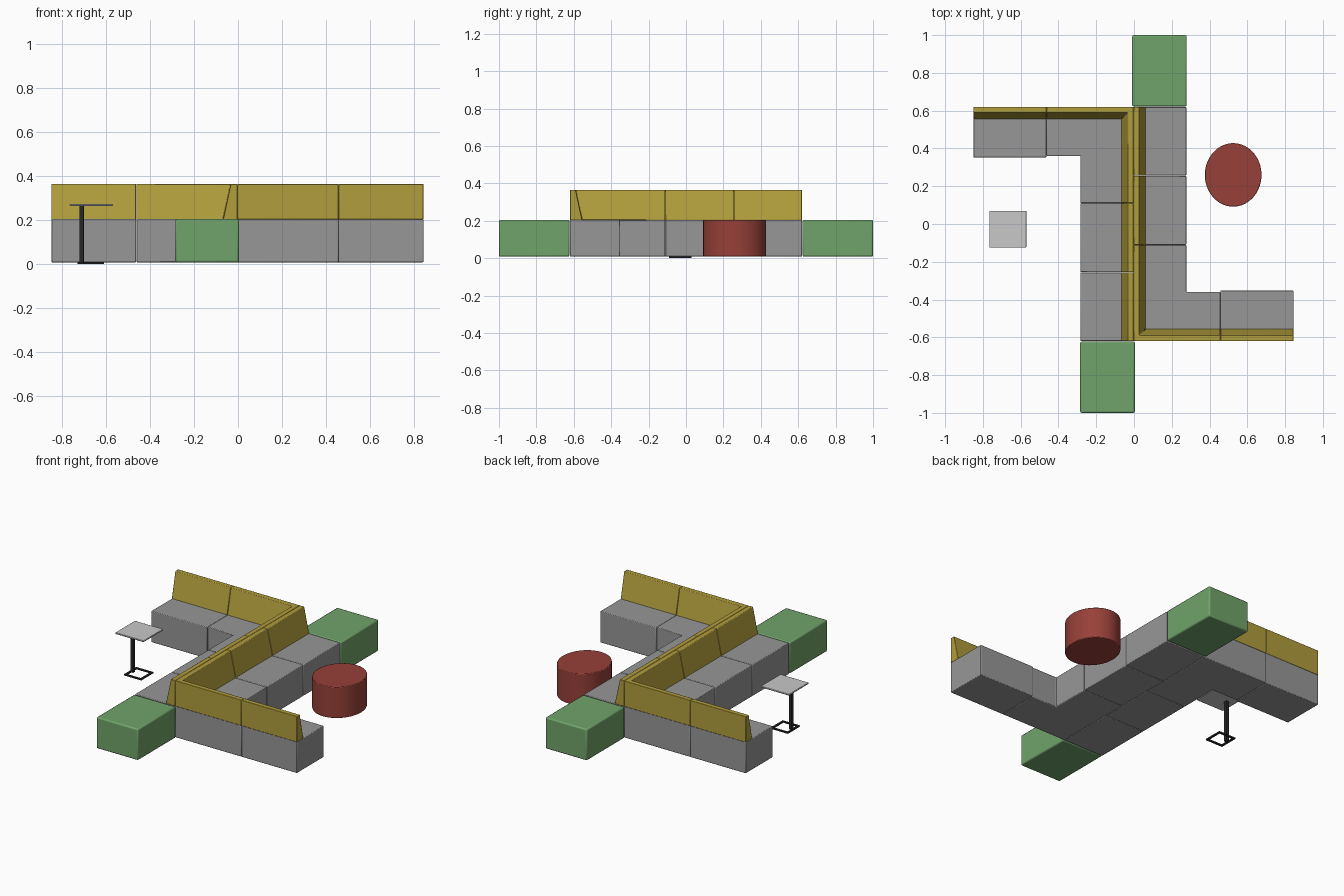
import bpy, bmesh, math

if "Cube" in bpy.data.objects:
    bpy.data.objects.remove(bpy.data.objects["Cube"])


def material(name, rgb):
    m = bpy.data.materials.new(name)
    m.diffuse_color = (*rgb, 1)
    m.use_nodes = True
    m.node_tree.nodes["Principled BSDF"].inputs["Base Color"].default_value = m.diffuse_color
    return m


GREY = material("grey fabric", (0.31, 0.31, 0.31))
MUSTARD = material("mustard fabric", (0.44, 0.34, 0.045))
GREEN = material("green fabric", (0.165, 0.37, 0.145))
RED = material("red fabric", (0.31, 0.052, 0.04))
PALE = material("pale table top", (0.58, 0.58, 0.58))
BLACK = material("black metal", (0.02, 0.02, 0.02))


def loft(name, low, z0, high, z1, mat, bevel=0.004, segments=2):
    """Closed solid between two outlines with equal point counts."""
    bm = bmesh.new()
    a = [bm.verts.new((x, y, z0)) for x, y in low]
    b = [bm.verts.new((x, y, z1)) for x, y in high]
    bm.faces.new(a)
    bm.faces.new(b)
    n = len(a)
    for i in range(n):
        j = (i + 1) % n
        bm.faces.new((a[i], a[j], b[j], b[i]))
    bmesh.ops.recalc_face_normals(bm, faces=bm.faces)
    me = bpy.data.meshes.new(name)
    bm.to_mesh(me)
    bm.free()
    me.materials.append(mat)
    ob = bpy.data.objects.new(name, me)
    bpy.context.collection.objects.link(ob)
    if bevel:
        mod = ob.modifiers.new("soft edge", 'BEVEL')
        mod.width = bevel
        mod.segments = segments
        mod.limit_method = 'ANGLE'
        mod.angle_limit = math.radians(40)
    bpy.context.view_layer.objects.active = ob
    ob.select_set(True)
    bpy.ops.object.shade_smooth_by_angle(angle=math.radians(35))
    ob.select_set(False)
    return ob


def rect(x0, x1, y0, y1):
    return [(x0, y0), (x1, y0), (x1, y1), (x0, y1)]


BOT, SEAT, TOP = 0.008, 0.205, 0.365   # heights
W, E = 0.28, 0.62                      # seat depth, run end
LO, HI = 0.065, 0.03                   # backrest thickness low / high


# One L-shaped sofa; the second is the same turned half a circle
def sofa(side, s):
    def turn(pts):
        return [(s * x - 0.003, s * y) for x, y in pts]

    def seat(name, pts, mat=GREY, bevel=0.004):
        p = turn(pts)
        loft(f"{side}_{name}", p, BOT, p, SEAT, mat, bevel)

    def back(name, shape):
        loft(f"{side}_{name}", turn(shape(LO)), SEAT - 0.002,
             turn(shape(HI)), TOP, MUSTARD, 0.003)

    # seat modules
    seat("arm_seat", rect(-0.847, -0.461, 0.352, E))
    seat("corner_seat", [(-0.46, 0.36), (-W, 0.36), (-W, 0.111), (0, 0.111),
                         (0, E), (-0.46, E)])
    seat("middle_seat", rect(-W, 0, -0.255, 0.11))
    seat("end_seat", rect(-W, 0, -E, -0.256))
    seat("end_ottoman", rect(-W - 0.002, 0.007, -1.0, -E - 0.003), GREEN, 0.008)

    # tapered backrests, upright behind and sloping in front
    back("arm_back", lambda t: rect(-0.847, -0.461, E - t, E))
    back("corner_back", lambda t: [(-0.46, E - t), (-t, E - t), (-t, 0.111),
                                   (0, 0.111), (0, E), (-0.46, E)])
    back("middle_back", lambda t: rect(-t, 0, -0.255, 0.11))
    back("end_back", lambda t: rect(-t, 0, -E, -0.256))


sofa("left", 1)
sofa("right", -1)

# Oval pouf
oval = [(0.525 + 0.15 * math.cos(2 * math.pi * i / 72),
         0.26 + 0.168 * math.sin(2 * math.pi * i / 72)) for i in range(72)]
loft("oval_pouf", oval, BOT, oval, SEAT, RED, 0.004)

# Side table: top, post and open square foot
p = rect(-0.766, -0.57, -0.125, 0.07)
loft("table_top", p, 0.264, p, 0.274, PALE, 0.003)
p = rect(-0.722, -0.702, -0.04, -0.018)
loft("table_post", p, 0.004, p, 0.266, BLACK, 0.001)
X0, X1, Y0, Y1, B = -0.73, -0.61, -0.09, 0.03, 0.012
bars = [rect(X0, X0 + B, Y0, Y1), rect(X1 - B, X1, Y0, Y1),
        rect(X0 + B, X1 - B, Y0, Y0 + B), rect(X0 + B, X1 - B, Y1 - B, Y1)]
for i, p in enumerate(bars):
    loft(f"table_foot_bar_{i + 1}", p, 0, p, 0.008, BLACK, 0)
